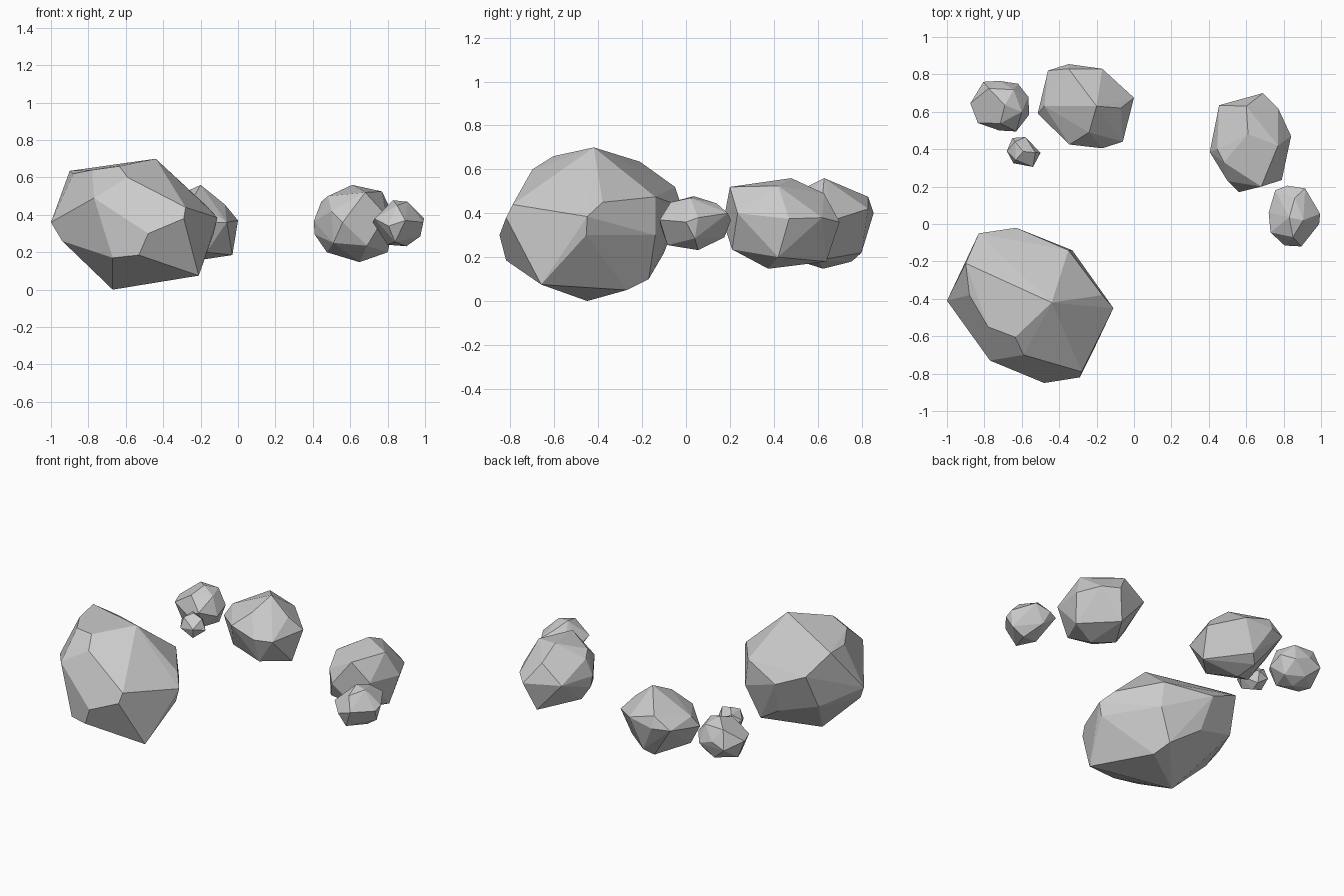
import bpy, bmesh, math


def rock(name, corners):
    """Faceted boulder: convex hull of its corner points, near-flat facets merged."""
    bm = bmesh.new()
    for c in corners:
        bm.verts.new(c)
    bmesh.ops.convex_hull(bm, input=bm.verts[:])
    loose = [v for v in bm.verts if not v.link_faces]
    bmesh.ops.delete(bm, geom=loose, context='VERTS')
    bmesh.ops.dissolve_limit(bm, angle_limit=math.radians(4),
                             verts=bm.verts[:], edges=bm.edges[:])
    bmesh.ops.recalc_face_normals(bm, faces=bm.faces[:])
    me = bpy.data.meshes.new(name)
    bm.to_mesh(me)
    bm.free()
    ob = bpy.data.objects.new(name, me)
    bpy.context.collection.objects.link(ob)
    return ob


def pebble(name, outline, z, half):
    """Small stone: plan outline at mid height plus shrunken top and bottom rings."""
    cx = sum(p[0] for p in outline) / len(outline)
    cy = sum(p[1] for p in outline) / len(outline)
    pts = [(x, y, z + half * 0.15 * (-1) ** i) for i, (x, y) in enumerate(outline)]
    for side in (1, -1):
        for i, (x, y) in enumerate(outline):
            if i % 2 == (side > 0):
                pts.append((cx + (x - cx) * 0.72, cy + (y - cy) * 0.72, z + side * half * 0.75))
        pts.append((cx + 0.1 * half, cy, z + side * half))
    return rock(name, pts)


# largest boulder
rock("large_boulder", [
    (-.44, -.42, .70), (-.635, -.605, .66), (-.59, -.70, .60), (-.77, -.73, .49),
    (-.28, -.79, .44), (-.29, -.82, .38), (-.48, -.85, .30), (-.53, -.82, .185),
    (-.67, -.76, .17), (-.94, -.46, .26), (-1.0, -.41, .36), (-.90, -.21, .635),
    (-.88, -.38, .62), (-.78, -.55, .64), (-.83, -.05, .52), (-.63, -.02, .43),
    (-.35, -.14, .475), (-.11, -.45, .385), (-.17, -.38, .45), (-.13, -.455, .30),
    (-.33, -.14, .30), (-.21, -.66, .075), (-.67, -.45, .0), (-.38, -.27, .05),
    (-.42, -.17, .10), (-.60, -.10, .22), (-.86, -.14, .30)])

# rear middle boulder
rock("rear_boulder", [
    (-.20, .63, .56), (-.35, .83, .475), (-.46, .82, .40), (-.35, .855, .40),
    (-.17, .83, .42), (0, .675, .37), (-.07, .62, .455), (-.06, .44, .36),
    (-.17, .405, .36), (-.345, .425, .40), (-.515, .59, .36), (-.48, .63, .43),
    (-.24, .49, .49), (-.03, .60, .185), (-.25, .80, .22), (-.30, .755, .18),
    (-.28, .625, .147), (-.42, .55, .21), (-.17, .46, .20)])

# right boulder
rock("right_boulder", [
    (.61, .48, .56), (.68, .20, .52), (.77, .42, .525), (.48, .33, .50),
    (.445, .40, .47), (.405, .385, .365), (.41, .40, .295), (.475, .40, .20),
    (.65, .375, .147), (.80, .42, .20), (.84, .47, .375), (.79, .235, .40),
    (.56, .17, .36), (.50, .23, .42), (.455, .635, .38), (.69, .70, .36),
    (.77, .62, .38), (.60, .63, .49), (.63, .64, .18), (.69, .21, .235), (.51, .23, .25)])

# small right stone
rock("small_right_stone", [
    (.83, .035, .478), (.905, .02, .47), (.85, -.07, .45), (.895, -.12, .37),
    (.805, -.115, .34), (.73, -.045, .38), (.72, .06, .36), (.755, .18, .36),
    (.82, .205, .37), (.915, .19, .40), (.86, .14, .445), (.995, .055, .38),
    (.99, 0, .36), (.975, .04, .285), (.90, .055, .232), (.80, .05, .24),
    (.84, -.085, .255), (.85, .175, .29)])

# two rear left stones
pebble("rear_left_stone", [(-.875, .645), (-.805, .76), (-.72, .765), (-.62, .75),
                           (-.565, .68), (-.56, .585), (-.63, .495), (-.72, .50),
                           (-.835, .54)], .36, .13)
pebble("tiny_stone", [(-.68, .39), (-.65, .46), (-.58, .465), (-.50, .38),
                      (-.54, .305), (-.645, .325)], .355, .075)
